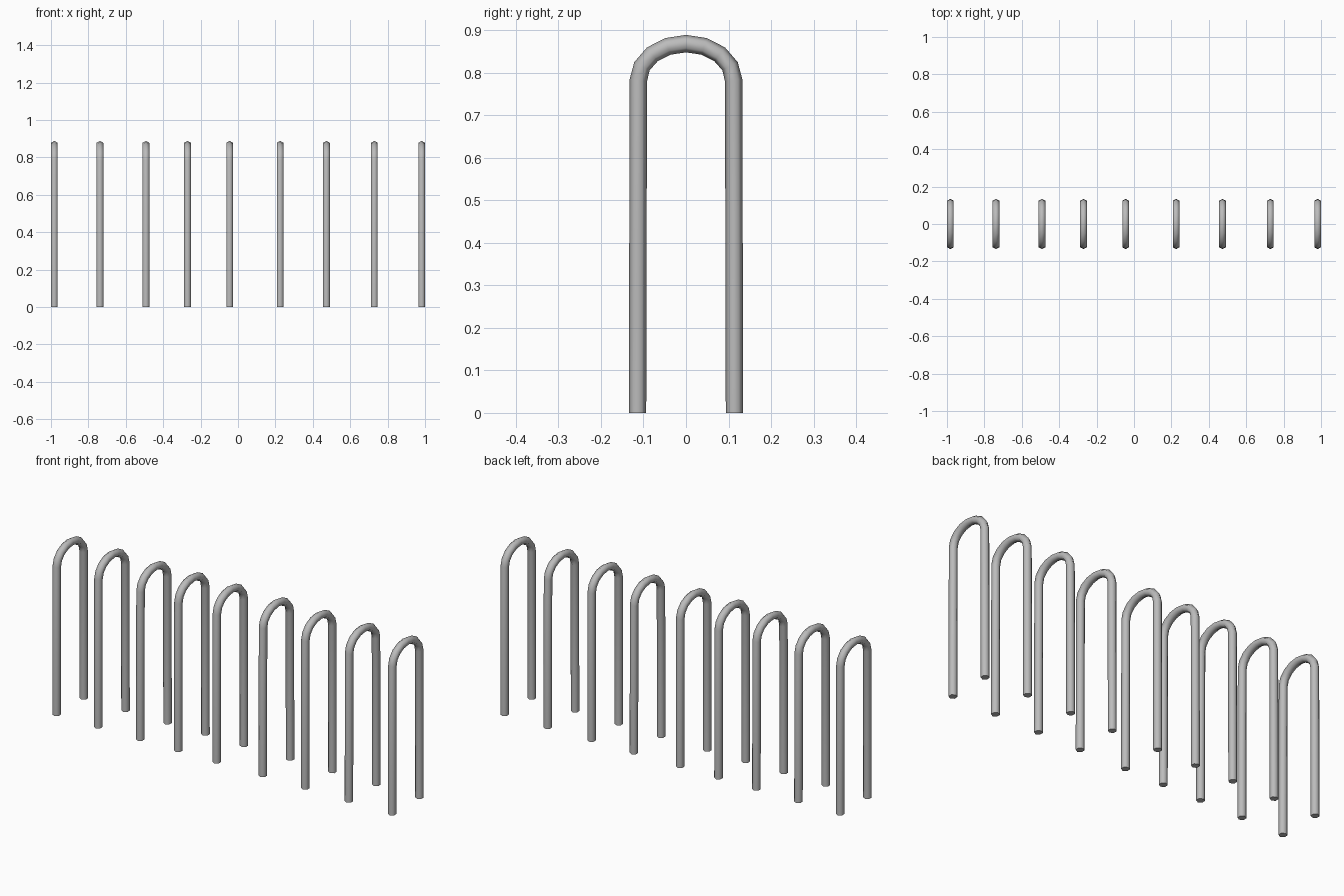
import bpy, bmesh, math
from mathutils import Vector

SIDES, ARC_STEPS = 6, 8
RADIUS, HALF_SPAN = 0.0205, 0.112
SPRING_Z, ARCH_RISE = 0.782, 0.086
HOOP_X = [-0.982, -0.738, -0.492, -0.27, -0.045, 0.225, 0.473, 0.729, 0.982]

cube = bpy.data.objects.get("Cube")
if cube:
    bpy.data.objects.remove(cube, do_unlink=True)

steel = bpy.data.materials.new("grey_steel")
steel.use_nodes = True
grey = (0.5, 0.5, 0.5, 1)
steel.diffuse_color = grey
steel.node_tree.nodes["Principled BSDF"].inputs["Base Color"].default_value = grey


def hoop_path():
    """Slightly splayed legs joined by a half-ellipse arch."""
    arch = []
    for i in range(ARC_STEPS + 1):
        a = math.pi * i / ARC_STEPS
        arch.append(Vector((0, HALF_SPAN * math.cos(a), SPRING_Z + ARCH_RISE * math.sin(a))))
    foot = HALF_SPAN + 0.002
    return [Vector((0, foot, 0))] + arch + [Vector((0, -foot, 0))]


def sweep_tube(path):
    """Sweep a hexagonal section along a path in the YZ plane."""
    bm = bmesh.new()
    rings = []
    side = Vector((1, 0, 0))
    for i, p in enumerate(path):
        before = (p - path[max(i - 1, 0)]).normalized()
        after = (path[min(i + 1, len(path) - 1)] - p).normalized()
        out = side.cross((before + after).normalized())
        if i in (0, len(path) - 1):
            out = Vector((0, math.copysign(1, out.y), 0))
        ring = []
        for k in range(SIDES):
            a = math.tau * k / SIDES
            ring.append(bm.verts.new(p + RADIUS * (out * math.cos(a) + side * math.sin(a))))
        rings.append(ring)
    for r, s in zip(rings, rings[1:]):
        for k in range(SIDES):
            j = (k + 1) % SIDES
            bm.faces.new((r[k], r[j], s[j], s[k]))
    # Closed feet
    bm.faces.new(rings[0])
    bm.faces.new(rings[-1])
    bmesh.ops.recalc_face_normals(bm, faces=bm.faces)
    mesh = bpy.data.meshes.new("hoop")
    bm.to_mesh(mesh)
    bm.free()
    mesh.materials.append(steel)
    return mesh


# Row of identical hoops
hoop_mesh = sweep_tube(hoop_path())
bpy.ops.object.select_all(action="DESELECT")
for n, x in enumerate(HOOP_X, 1):
    hoop = bpy.data.objects.new(f"rack_hoop_{n}", hoop_mesh)
    hoop.location.x = x
    bpy.context.collection.objects.link(hoop)
hoop.select_set(True)
bpy.context.view_layer.objects.active = hoop
bpy.ops.object.shade_smooth_by_angle(angle=math.radians(65))
